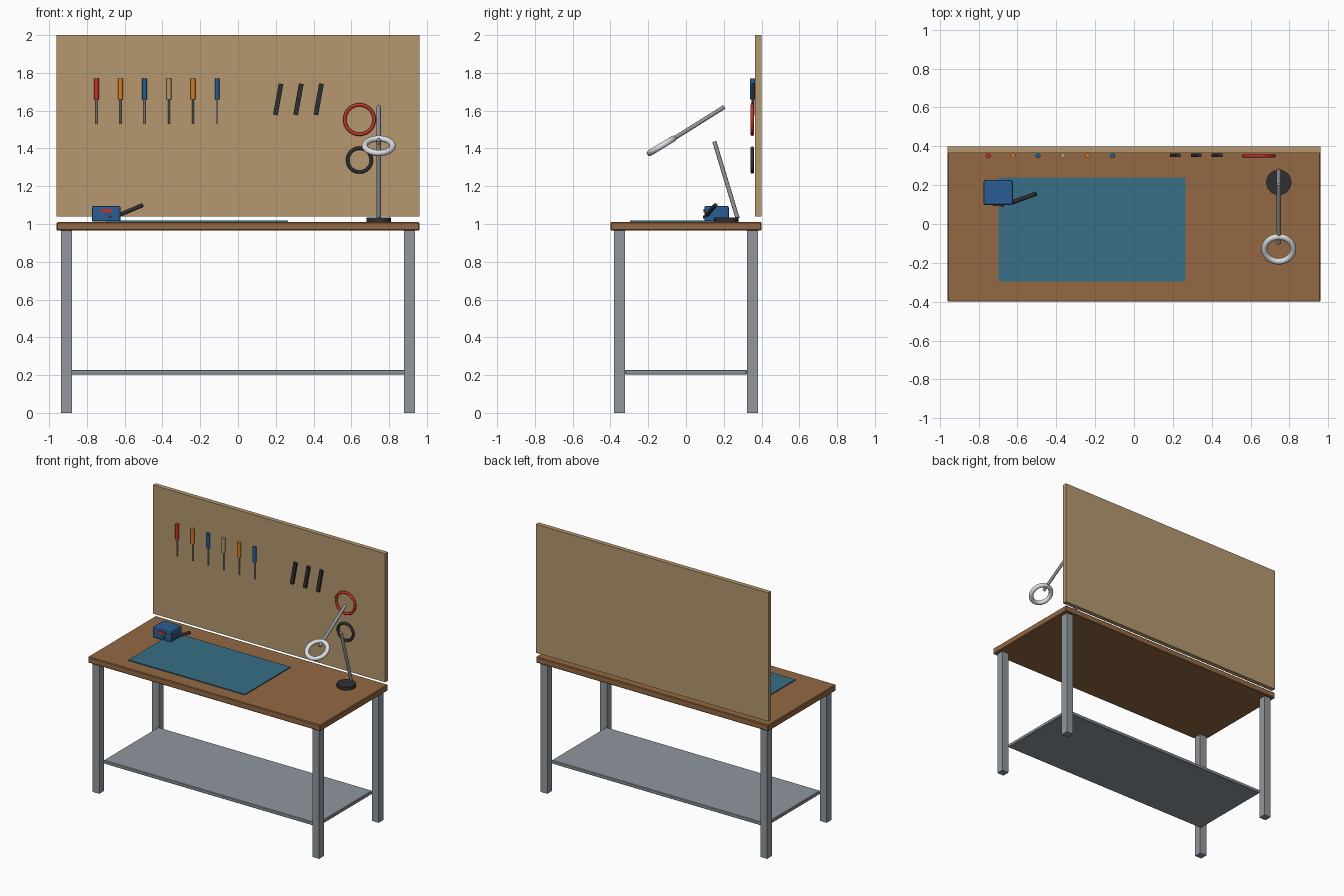
import bpy
import math
from mathutils import Vector

if "Cube" in bpy.data.objects:
    bpy.data.objects.remove(bpy.data.objects["Cube"], do_unlink=True)


def material(name, r, g, b):
    """Flat colour from 0-255 display values."""
    lin = [((c / 255 + 0.055) / 1.055) ** 2.4 for c in (r, g, b)] + [1]
    m = bpy.data.materials.new(name)
    m.use_nodes = True
    m.diffuse_color = lin
    m.node_tree.nodes["Principled BSDF"].inputs["Base Color"].default_value = lin
    return m


wood = material("brown wood", 148, 104, 66)
board = material("tan board", 182, 153, 112)
steel = material("grey steel", 144, 151, 158)
lamp_metal = material("lamp metal", 150, 152, 156)
teal = material("teal mat", 55, 110, 134)
blue = material("blue plastic", 42, 92, 146)
red = material("red plastic", 196, 52, 42)
orange = material("orange plastic", 220, 122, 40)
dark = material("dark rubber", 48, 48, 51)
white = material("light plastic", 222, 223, 226)


def finish(name, mat, smooth=False):
    ob = bpy.context.object
    ob.name = name
    ob.data.materials.append(mat)
    if smooth:
        bpy.ops.object.shade_smooth_by_angle(angle=math.radians(40))
    return ob


def box(name, mat, centre, size, bevel=0, segments=1, tilt=0):
    bpy.ops.mesh.primitive_cube_add(size=1, location=centre, rotation=(0, tilt, 0))
    ob = bpy.context.object
    ob.scale = size
    bpy.ops.object.transform_apply(location=False, rotation=False, scale=True)
    if bevel:
        mod = ob.modifiers.new("edge", "BEVEL")
        mod.width, mod.segments = bevel, segments
    return finish(name, mat)


def rod(name, mat, start, end, radius, sides=20):
    a, b = Vector(start), Vector(end)
    bpy.ops.mesh.primitive_cylinder_add(
        vertices=sides, radius=radius, depth=(b - a).length, location=(a + b) / 2,
        rotation=(b - a).to_track_quat("Z", "Y").to_euler())
    return finish(name, mat, True)


def ring(name, mat, centre, major, minor, tilt):
    bpy.ops.mesh.primitive_torus_add(
        location=centre, rotation=(tilt, 0, 0), major_radius=major,
        minor_radius=minor, major_segments=40, minor_segments=12)
    return finish(name, mat, True)


# Bench frame, top, shelf and back board
for side, sx in (("left", 1), ("right", -1)):
    for end, sy in (("front", -1), ("back", 1)):
        box(f"{end}_{side}_leg", steel, (sx * 0.908, sy * 0.352, 0.483),
            (0.056, 0.056, 0.966))
box("bench_top", wood, (0, 0, 0.988), (1.92, 0.8, 0.046), 0.005)
box("lower_shelf", steel, (0, 0, 0.215), (1.77, 0.645, 0.026), 0.004)
box("back_board", board, (0, 0.383, 1.52), (1.92, 0.034, 0.96))
box("work_mat", teal, (-0.216, -0.028, 1.014), (0.962, 0.536, 0.008))

# Power unit with its iron
box("power_unit", blue, (-0.698, 0.162, 1.054), (0.152, 0.13, 0.084), 0.01, 2)
box("unit_display", red, (-0.697, 0.096, 1.07), (0.058, 0.008, 0.02))
rod("unit_knob", dark, (-0.677, 0.1, 1.038), (-0.677, 0.09, 1.038), 0.008)
rod("iron", dark, (-0.635, 0.108, 1.045), (-0.505, 0.156, 1.1), 0.011)

# Ring lamp on a jointed arm
lx = 0.745
rod("lamp_base", dark, (lx, 0.214, 1.011), (lx, 0.214, 1.034), 0.065, 32)
rod("lamp_lower_arm", lamp_metal, (lx, 0.273, 1.03), (lx, 0.15, 1.437), 0.011)
rod("lamp_upper_arm", lamp_metal, (lx, 0.203, 1.62), (lx, -0.1, 1.43), 0.011)
ring("lamp_ring", white, (lx, -0.129, 1.414), 0.074, 0.016, math.radians(31))

# Screwdrivers
for i, colour in enumerate((red, orange, blue, board, orange, blue)):
    x = -0.75 + 0.128 * i
    rod(f"screwdriver_handle_{i + 1}", colour, (x, 0.352, 1.66), (x, 0.352, 1.77), 0.013)
    rod(f"screwdriver_shaft_{i + 1}", steel, (x, 0.352, 1.53), (x, 0.352, 1.66), 0.005, 12)

# Pliers
for i in range(3):
    box(f"pliers_{i + 1}", dark, (0.213 + 0.107 * i, 0.354, 1.66),
        (0.025, 0.016, 0.168), tilt=0.18)

# Hanging cable coils
ring("red_cable_coil", red, (0.643, 0.351, 1.553), 0.078, 0.009, math.pi / 2)
ring("dark_cable_coil", dark, (0.643, 0.351, 1.338), 0.063, 0.009, math.pi / 2)
